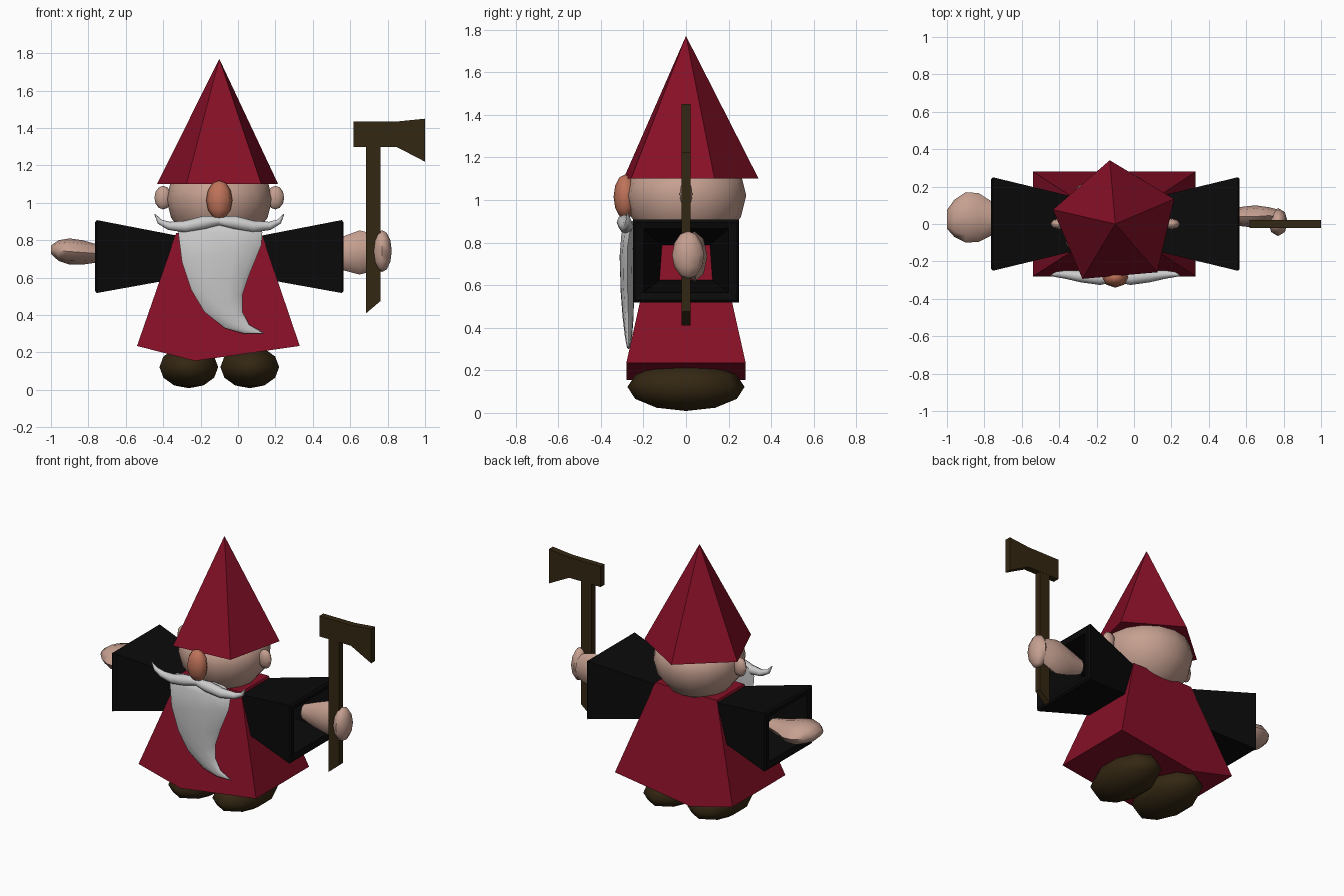
import bpy, bmesh, math
from mathutils import Vector

if "Cube" in bpy.data.objects:
    bpy.data.objects.remove(bpy.data.objects["Cube"])

CX = -0.10  # middle of the figure


def mat(name, r, g, b):
    m = bpy.data.materials.new(name)
    m.diffuse_color = (r, g, b, 1)
    m.use_nodes = True
    m.node_tree.nodes["Principled BSDF"].inputs["Base Color"].default_value = m.diffuse_color
    return m


RED = mat("dark red cloth", 0.24, 0.005, 0.02)
BLACK = mat("black cloth", 0.003, 0.003, 0.003)
SKIN = mat("skin", 0.56, 0.35, 0.28)
NOSE = mat("ruddy nose", 0.52, 0.17, 0.10)
BROWN = mat("dark brown", 0.034, 0.020, 0.006)
GREY = mat("light grey hair", 0.60, 0.60, 0.60)


def make(name, verts, faces, material, smooth=None):
    me = bpy.data.meshes.new(name)
    me.from_pydata([tuple(v) for v in verts], [], faces)
    bm = bmesh.new()
    bm.from_mesh(me)
    bmesh.ops.recalc_face_normals(bm, faces=bm.faces)
    bm.to_mesh(me)
    bm.free()
    ob = bpy.data.objects.new(name, me)
    bpy.context.collection.objects.link(ob)
    me.materials.append(material)
    if smooth:
        bpy.ops.object.select_all(action='DESELECT')
        ob.select_set(True)
        bpy.context.view_layer.objects.active = ob
        bpy.ops.object.shade_smooth_by_angle(angle=math.radians(smooth))
    return ob


def loft(name, rings, material, smooth=None, caps=True):
    """Skin a list of equal-length closed rings."""
    n = len(rings[0])
    verts = [v for r in rings for v in r]
    faces = [(i * n + j, i * n + (j + 1) % n, (i + 1) * n + (j + 1) % n, (i + 1) * n + j)
             for i in range(len(rings) - 1) for j in range(n)]
    if caps:
        faces += [tuple(range(n)), tuple(range(len(verts) - n, len(verts)))]
    return make(name, verts, faces, material, smooth)


def ellipsoid(name, c, r, material, seg=8, rows=6, axis='Z', smooth=60):
    bm = bmesh.new()
    bmesh.ops.create_uvsphere(bm, u_segments=seg, v_segments=rows, radius=1)
    for v in bm.verts:
        x, y, z = v.co
        if axis == 'X':
            x, y, z = z, x, y
        elif axis == 'Y':
            x, y, z = y, z, x
        v.co = (c[0] + x * r[0], c[1] + y * r[1], c[2] + z * r[2])
    verts = [v.co.copy() for v in bm.verts]
    bm.verts.index_update()
    faces = [tuple(v.index for v in f.verts) for f in bm.faces]
    bm.free()
    return make(name, verts, faces, material, smooth)


def circle(x, y, z, r, n, start=0.0):
    return [(x + r * math.cos(start + math.tau * i / n),
             y + r * math.sin(start + math.tau * i / n), z) for i in range(n)]


def prism(name, outline, half, material):
    return loft(name, [[(x, y, z) for x, z in outline] for y in (-half, half)], material)


# Five-sided pointed hat
base = circle(CX, 0, 1.10, 0.342, 5, math.radians(95))
make("hat", base + [(CX, 0, 1.77)],
     [(i, (i + 1) % 5, 5) for i in range(5)] + [(0, 1, 2, 3, 4)], RED)

# Head, turned profile ending under the hat
head = [(1.13, 0.22), (1.10, 0.263), (1.02, 0.283), (0.92, 0.258), (0.83, 0.185), (0.77, 0.07)]
loft("head", [circle(CX, 0, z, r, 16) for z, r in head], SKIN, 50)
for s, n in ((-1, "left"), (1, "right")):
    ellipsoid(n + "_ear", (CX + s * 0.30, 0, 1.028), (0.047, 0.03, 0.063), SKIN)
ellipsoid("nose", (CX, -0.285, 1.015), (0.07, 0.055, 0.105), NOSE)

# Tunic with a folded hem
outline = [(-0.54, 0.235), (-0.23, 0.155), (0.33, 0.235), (0.125, 0.84), (-0.33, 0.84)]
depth = [0.28, 0.28, 0.28, 0.145, 0.145]
loft("tunic", [[(x, s * d, z) for (x, z), d in zip(outline, depth)] for s in (-1, 1)], RED)


# Hollow flared sleeves
def square(x, hy, z0, z1):
    return [(x, -hy, z0), (x, hy, z0), (x, hy, z1), (x, -hy, z1)]


for s, n in ((-1, "left"), (1, "right")):
    loft(n + "_sleeve", [square(CX + s * 0.20, 0.14, 0.60, 0.82),
                         square(CX + s * 0.655, 0.25, 0.518, 0.908),
                         square(CX + s * 0.665, 0.24, 0.53, 0.895),
                         square(CX + s * 0.655, 0.20, 0.565, 0.865),
                         square(CX + s * 0.23, 0.11, 0.635, 0.785)], BLACK, caps=False)


# Arms and hands
def limb(name, stations, material):
    """Eight-sided tube along x: (x, y, z, half depth, half height)."""
    rings = [[(x, y + ry * math.cos(math.tau * i / 8), z + rz * math.sin(math.tau * i / 8))
              for i in range(8)] for x, y, z, ry, rz in stations]
    return loft(name, rings, material, 60)


limb("left_hand", [(-0.66, 0.03, 0.73, 0.05, 0.035), (-0.76, 0.03, 0.73, 0.09, 0.05),
                   (-0.83, 0.035, 0.735, 0.13, 0.065), (-0.90, 0.035, 0.74, 0.135, 0.07),
                   (-0.96, 0.03, 0.745, 0.10, 0.055), (-1.0, 0.025, 0.75, 0.05, 0.022)], SKIN)
limb("right_hand", [(0.46, 0.04, 0.73, 0.035, 0.05), (0.56, 0.04, 0.73, 0.05, 0.09),
                    (0.65, 0.04, 0.735, 0.06, 0.118), (0.72, 0.045, 0.735, 0.045, 0.10),
                    (0.78, 0.04, 0.735, 0.035, 0.07)], SKIN)
ellipsoid("right_fingers", (0.77, 0.01, 0.742), (0.052, 0.075, 0.112), SKIN)

# Axe
prism("axe_handle", [(0.685, 0.41), (0.762, 0.475), (0.762, 1.31), (0.685, 1.31)], 0.02, BROWN)
prism("axe_head", [(0.617, 1.298), (0.85, 1.298), (1.0, 1.22), (1.0, 1.45),
                   (0.85, 1.435), (0.617, 1.435)], 0.021, BROWN)

# Rounded boots
for s, n in ((-1, "left"), (1, "right")):
    ellipsoid(n + "_boot", (CX + s * 0.163, 0, 0.122), (0.165, 0.275, 0.113), BROWN, 10, 6)

# Curled beard: left edge, right edge, middle y, half thickness
beard = [((-0.28, 0.90), (0.09, 0.90), -0.25, 0.03),
         ((-0.32, 0.845), (0.13, 0.845), -0.265, 0.04),
         ((-0.30, 0.685), (0.125, 0.775), -0.275, 0.038),
         ((-0.25, 0.535), (0.06, 0.615), -0.275, 0.033),
         ((-0.18, 0.417), (0.024, 0.51), -0.272, 0.027),
         ((-0.07, 0.33), (0.024, 0.417), -0.27, 0.018),
         ((0.035, 0.30), (0.06, 0.348), -0.27, 0.01),
         ((0.136, 0.303), (0.136, 0.307), -0.27, 0.002)]
rings = []
for a, b, y, t in beard:
    ring = []
    for i in range(10):
        ang = math.tau * i / 10
        k = 0.5 - 0.5 * math.cos(ang)
        ring.append((a[0] + (b[0] - a[0]) * k, y - t * math.sin(ang), a[1] + (b[1] - a[1]) * k))
    rings.append(ring)
loft("beard", rings, GREY, 70)

# Moustache halves: offset from middle, y, z, radius
path = [(-0.01, -0.285, 0.905, 0.022), (0.08, -0.29, 0.895, 0.036), (0.18, -0.28, 0.873, 0.032),
        (0.27, -0.27, 0.877, 0.022), (0.32, -0.27, 0.90, 0.014), (0.345, -0.275, 0.94, 0.003)]
for s, n in ((-1, "left"), (1, "right")):
    pts = [Vector((CX + s * x, y, z)) for x, y, z, r in path]
    rings = []
    for i, p in enumerate(pts):
        d = (pts[min(i + 1, len(pts) - 1)] - pts[max(i - 1, 0)]).normalized()
        u = d.cross(Vector((0, 1, 0))).normalized()
        v = d.cross(u)
        r = path[i][3]
        rings.append([p + r * (u * math.cos(math.tau * j / 8) + v * math.sin(math.tau * j / 8))
                      for j in range(8)])
    loft(n + "_moustache", rings, GREY, 60)
